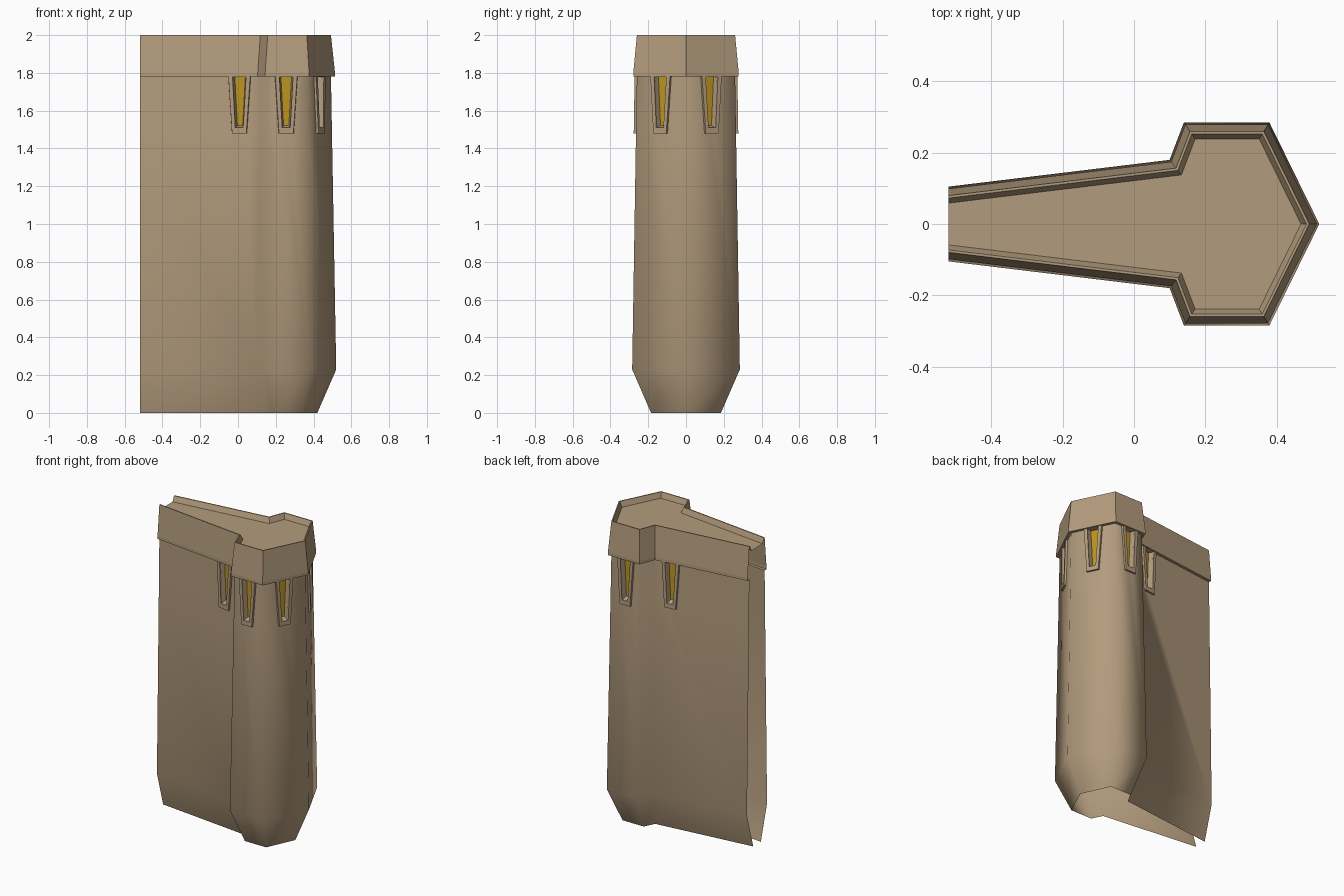
import bpy
from mathutils import Vector

if "Cube" in bpy.data.objects:
    bpy.data.objects.remove(bpy.data.objects["Cube"])

def material(name, rgb):
    m = bpy.data.materials.new(name)
    m.diffuse_color = (*rgb, 1)
    m.use_nodes = True
    m.node_tree.nodes["Principled BSDF"].inputs["Base Color"].default_value = m.diffuse_color
    return m

TAN = material("sandstone", (0.45, 0.33, 0.205))
GOLD = material("amber_glass", (0.50, 0.29, 0.015))

def mirrored(half):
    return [Vector(p) for p in half] + [Vector((x, -y)) for x, y in half[-2::-1]]

# Plan outline at its widest, and the narrower foot outline
PLAN = mirrored([(-.52, -.105), (.10, -.18), (.14, -.285), (.38, -.285), (.52, 0)])
FOOT = mirrored([(-.52, -.04), (.145, -.115), (.18, -.185), (.335, -.185), (.42, 0)])
N = len(PLAN)
Z_WIDE, Z_SILL, Z_BAND = .23, 1.51, 1.78

def tangent(i):
    return (PLAN[i + 1] - PLAN[i]).normalized()

def outward(i):
    t = tangent(i)
    return Vector((t.y, -t.x))

def inset(d):
    """Plan outline moved inward by d, with both ends kept on the cut plane."""
    out = []
    for i, p in enumerate(PLAN):
        if i in (0, N - 1):
            n = outward(0 if i == 0 else N - 2)
            out.append(Vector((p.x, p.y - d / n.y)))
        else:
            a, b = outward(i - 1), outward(i)
            out.append(p - (a + b) * d / (1 + a.dot(b)))
    return out

def lean(z):
    return .025 * (z - Z_WIDE) / (Z_BAND - Z_WIDE)

def ring(pts, z):
    return [(p.x, p.y, z) for p in pts]

def make(name, verts, faces, mats, smooth=False):
    me = bpy.data.meshes.new(name)
    me.from_pydata(verts, [], faces)
    for m in mats:
        me.materials.append(m)
    me.polygons.foreach_set("use_smooth", [smooth] * len(me.polygons))
    me.update()
    ob = bpy.data.objects.new(name, me)
    bpy.context.collection.objects.link(ob)
    return ob

# Windows: outline panel -> position along that panel
WINDOWS = {0: .847, 2: .48, 3: .5, 4: .5, 5: .52, 7: .153}

def on_panel(i, u, z, depth):
    c = PLAN[i].lerp(PLAN[i + 1], WINDOWS[i])
    p = c + tangent(i) * u + outward(i) * (depth - lean(z))
    return (p.x, p.y, z)

def trapezoid(i, bottom, top, z0, z1, depth):
    return [on_panel(i, u, z, depth) for u, z in
            ((-bottom, z0), (bottom, z0), (top, z1), (-top, z1))]

# Tower body: open shell with window holes under the band
verts = []
for pts, z in ((FOOT, 0), (PLAN, Z_WIDE), (inset(lean(Z_SILL)), Z_SILL), (inset(lean(Z_BAND)), Z_BAND)):
    verts += ring(pts, z)
faces = []
for i in range(N - 1):
    foot, wide, sill, top = (r * N + i for r in range(4))
    faces.append((foot, foot + 1, wide + 1, wide))
    if i in WINDOWS:
        h = len(verts)
        verts += trapezoid(i, .021, .036, Z_SILL, Z_BAND, 0)
        faces += [(wide, wide + 1, sill + 1, h + 1, h, sill),
                  (sill, h, h + 3, top),
                  (h + 1, sill + 1, top + 1, h + 2)]
    else:
        faces += [(wide, wide + 1, sill + 1, sill), (sill, sill + 1, top + 1, top)]
make("tower_body", verts, faces, [TAN], smooth=True)

# Parapet band: underside lip, leaning outside, thin rim and sunken floor
verts, faces = [], []
profile = ((.025, Z_BAND), (.006, Z_BAND), (.006, 1.80), (.025, 2.0), (.032, 2.0), (.046, 1.965))
for d, z in profile:
    verts += ring(inset(d), z)
for r in range(len(profile) - 1):
    for i in range(N - 1):
        a, b = r * N + i, (r + 1) * N + i
        faces.append((a, a + 1, b + 1, b))
last = (len(profile) - 1) * N
faces.append(tuple(range(last, last + N)))
make("parapet", verts, faces, [TAN])

# Tapered window frames with recessed amber panes
for k, i in enumerate(WINDOWS):
    loops = [trapezoid(i, .040, .060, 1.48, Z_BAND, 0),
             trapezoid(i, .038, .058, 1.48, Z_BAND, .012),
             trapezoid(i, .021, .036, Z_SILL, Z_BAND - .001, .012),
             trapezoid(i, .021, .036, Z_SILL, Z_BAND - .001, 0),
             trapezoid(i, .014, .028, Z_SILL + .012, Z_BAND - .001, -.025)]
    verts = [v for loop in loops for v in loop]
    faces = [(r * 4 + s, r * 4 + (s + 1) % 4, r * 4 + 4 + (s + 1) % 4, r * 4 + 4 + s)
             for r in range(4) for s in range(4)]
    faces.append((16, 17, 18, 19))
    frame = make(f"window_{k + 1}", verts, faces, [TAN, GOLD])
    frame.data.polygons[-1].material_index = 1
